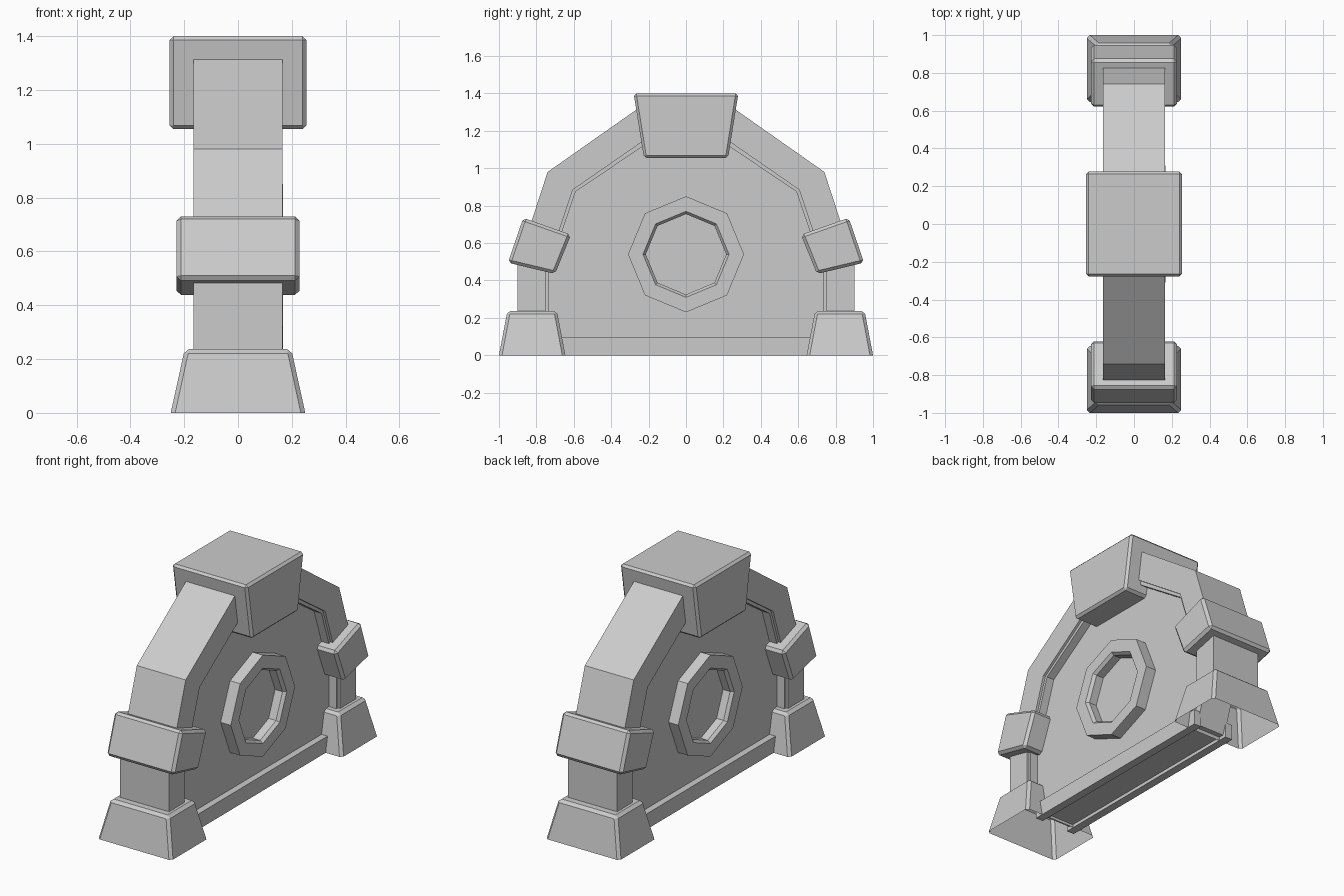
import bpy, bmesh
from math import cos, sin, pi

if "Cube" in bpy.data.objects:
    bpy.data.objects.remove(bpy.data.objects["Cube"])


def finish(bm, name, bevel=0.0):
    bmesh.ops.recalc_face_normals(bm, faces=bm.faces)
    mesh = bpy.data.meshes.new(name)
    bm.to_mesh(mesh)
    bm.free()
    ob = bpy.data.objects.new(name, mesh)
    bpy.context.collection.objects.link(ob)
    if bevel:
        mod = ob.modifiers.new("bevel", 'BEVEL')
        mod.width = bevel
        mod.segments = 1
        mod.limit_method = 'ANGLE'
    return ob


def prism(name, profile, x0, x1, bevel=0.0):
    """Extrude a (y, z) profile along x."""
    bm = bmesh.new()
    face = bm.faces.new([bm.verts.new((x0, y, z)) for y, z in profile])
    ext = bmesh.ops.extrude_face_region(bm, geom=[face])
    for v in ext["geom"]:
        if isinstance(v, bmesh.types.BMVert):
            v.co.x = x1
    if face.is_valid and not any(len(e.link_faces) == 1 for e in face.edges):
        pass
    else:
        bmesh.ops.holes_fill(bm, edges=[e for e in bm.edges if len(e.link_faces) == 1])
    return finish(bm, name, bevel)


def both_sides(half):
    """Complete a symmetric outline from its +y half."""
    return half + [(-y, z) for y, z in reversed(half)]


def band(outer, inner):
    return both_sides(outer) + both_sides(inner)[::-1]


# Arch: faceted stone band with a thin recessed liner inside it
outer = [(0.90, 0.20), (0.90, 0.49), (0.74, 0.98), (0.22, 1.345)]
inner = [(0.75, 0.20), (0.75, 0.45), (0.605, 0.885), (0.20, 1.165)]
liner = [(0.735, 0.20), (0.735, 0.45), (0.59, 0.875), (0.19, 1.145)]
prism("arch", band(outer, inner), -0.165, 0.165)
prism("arch_liner", band(inner, liner), -0.15, 0.15)

# Wall panel filling the arch, with a sill along each side
prism("wall_panel", both_sides([(0.68, 0.02), (0.745, 0.22), (0.745, 0.45),
                                (0.60, 0.88), (0.20, 1.155)]), -0.10, 0.10)
for label, s in (("right", 1), ("left", -1)):
    prism("sill_" + label, both_sides([(0.70, 0.0), (0.70, 0.095)]),
          min(s * 0.09, s * 0.14), max(s * 0.09, s * 0.14))

# Octagonal ring standing out from both faces of the wall
bm = bmesh.new()
loops = []
for r, x in ((0.31, -0.165), (0.31, 0.168), (0.23, 0.168),
             (0.215, 0.15), (0.215, -0.147), (0.23, -0.165)):
    loops.append([bm.verts.new((x, r * cos(k * pi / 4), 0.54 + r * sin(k * pi / 4)))
                  for k in range(8)])
for i, a in enumerate(loops):
    b = loops[(i + 1) % len(loops)]
    for k in range(8):
        n = (k + 1) % 8
        bm.faces.new((a[k], a[n], b[n], b[k]))
finish(bm, "octagon_ring")

# Keystone
prism("keystone", both_sides([(0.225, 1.055), (0.28, 1.40)]), -0.254, 0.254, 0.014)

# Clamps and open-bottomed tapered feet
for label, s in (("back", 1), ("front", -1)):
    prism("clamp_" + label, [(s * y, z) for y, z in
          ((0.87, 0.735), (0.615, 0.645), (0.70, 0.435), (0.952, 0.495))],
          -0.228, 0.228, 0.016)

    bm = bmesh.new()
    low = [bm.verts.new((x, s * y, 0)) for x, y in
           ((-0.25, 0.645), (0.25, 0.645), (0.25, 1.0), (-0.25, 1.0))]
    top = [bm.verts.new((x, s * y, 0.237)) for x, y in
           ((-0.198, 0.69), (0.198, 0.69), (0.198, 0.955), (-0.198, 0.955))]
    bm.faces.new(top)
    for k in range(4):
        n = (k + 1) % 4
        bm.faces.new((low[k], low[n], top[n], top[k]))
    finish(bm, "foot_" + label, 0.016)
